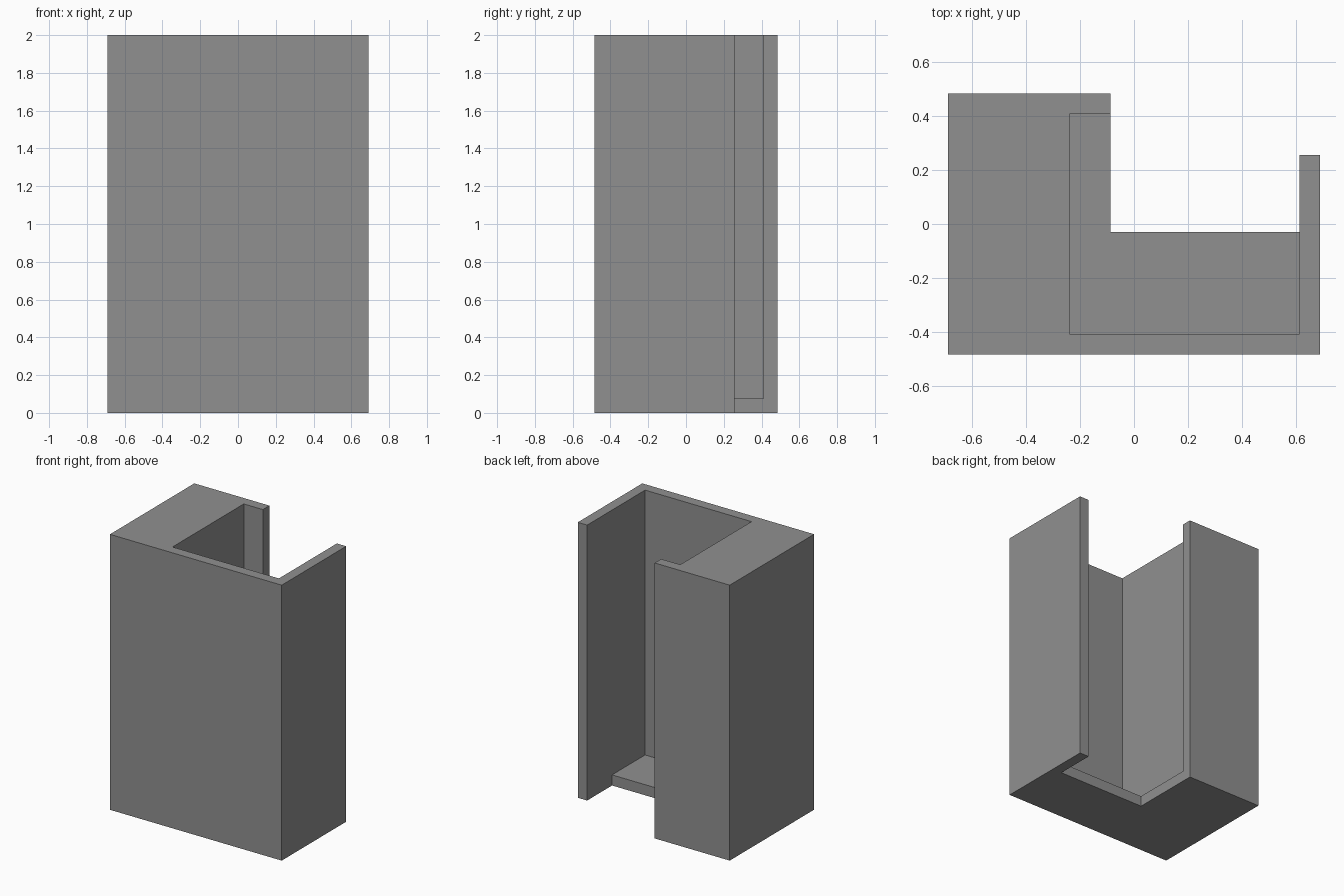
import bpy, bmesh

if "Cube" in bpy.data.objects:
    bpy.data.objects.remove(bpy.data.objects["Cube"])

BASE_Z, TOP_Z = 0.077, 2.0

grey = bpy.data.materials.new("plain grey")
grey.diffuse_color = (0.28, 0.28, 0.28, 1)
grey.use_nodes = True
grey.node_tree.nodes["Principled BSDF"].inputs["Base Color"].default_value = grey.diffuse_color

# Plan points: the wall outline and the floor share the inner wall corners
inner = [(0.615, -0.03), (0.615, -0.409), (-0.24, -0.409), (-0.24, 0.409), (-0.087, 0.409)]
wall = [(-0.087, 0.484), (-0.69, 0.484), (-0.69, -0.484), (0.69, -0.484),
        (0.69, 0.256), (0.615, 0.256)]
notch = (-0.087, -0.03)

bm = bmesh.new()
inner_v = [bm.verts.new((x, y, 0)) for x, y in inner]
wall_v = [bm.verts.new((x, y, 0)) for x, y in wall]
wall_face = bm.faces.new(wall_v + inner_v)
floor_face = bm.faces.new(inner_v[::-1] + [bm.verts.new((*notch, 0))])


def raise_faces(faces, height):
    geom = bmesh.ops.extrude_face_region(bm, geom=faces)["geom"]
    verts = [g for g in geom if isinstance(g, bmesh.types.BMVert)]
    bmesh.ops.translate(bm, verts=verts, vec=(0, 0, height))
    return [g for g in geom if isinstance(g, bmesh.types.BMFace)]


# Base slab, then the walls rising from its rim
caps = raise_faces([wall_face, floor_face], BASE_Z)
rim = max(caps, key=lambda f: len(f.verts))
raise_faces([rim], TOP_Z - BASE_Z)

# Merge coplanar faces into clean flat sides
bmesh.ops.recalc_face_normals(bm, faces=bm.faces[:])
bmesh.ops.dissolve_limit(bm, angle_limit=0.01, verts=bm.verts[:], edges=bm.edges[:])

mesh = bpy.data.meshes.new("open_shaft")
bm.to_mesh(mesh)
bm.free()
mesh.materials.append(grey)
bpy.context.collection.objects.link(bpy.data.objects.new("open_shaft", mesh))
